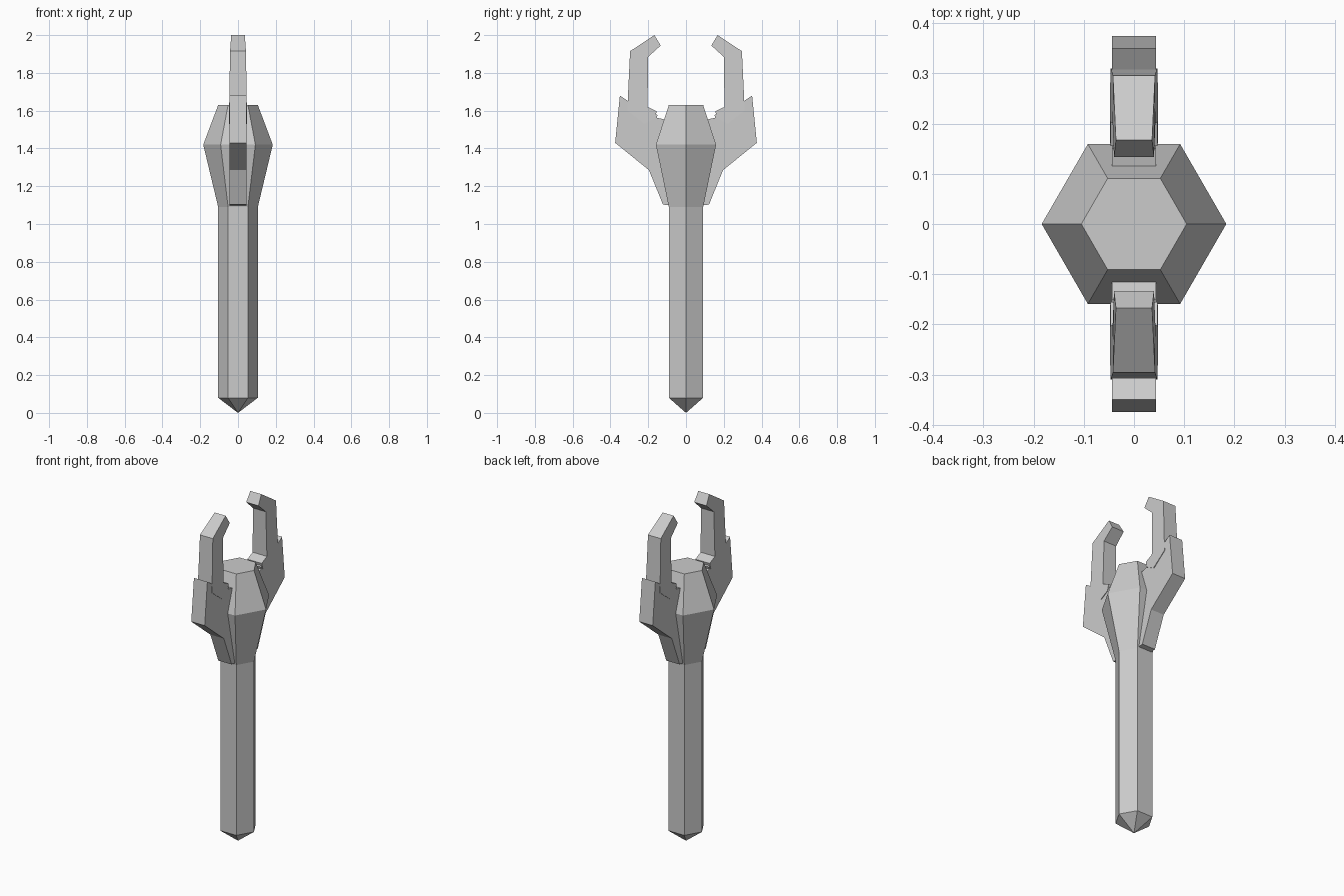
import bpy, bmesh
from math import cos, sin, pi

cube = bpy.data.objects.get("Cube")
if cube:
    bpy.data.objects.remove(cube, do_unlink=True)

grey = bpy.data.materials.new("light grey")
grey.use_nodes = True
grey.diffuse_color = (0.6, 0.6, 0.6, 1)
grey.node_tree.nodes["Principled BSDF"].inputs["Base Color"].default_value = (0.6, 0.6, 0.6, 1)


def finish(name, bm):
    bmesh.ops.recalc_face_normals(bm, faces=bm.faces)
    mesh = bpy.data.meshes.new(name)
    bm.to_mesh(mesh)
    bm.free()
    mesh.materials.append(grey)
    obj = bpy.data.objects.new(name, mesh)
    bpy.context.collection.objects.link(obj)
    return obj


def hex_body(name, rings, point=None):
    """Six-sided body through (radius, z) rings, with an optional lower point."""
    bm = bmesh.new()
    loops = [[bm.verts.new((r * cos(i * pi / 3), r * sin(i * pi / 3), z))
              for i in range(6)] for r, z in rings]
    for a, b in zip(loops, loops[1:]):
        for i in range(6):
            j = (i + 1) % 6
            bm.faces.new((a[i], a[j], b[j], b[i]))
    bm.faces.new(loops[-1])
    if point is None:
        bm.faces.new(loops[0])
    else:
        tip = bm.verts.new((0, 0, point))
        for i in range(6):
            bm.faces.new((tip, loops[0][i], loops[0][(i + 1) % 6]))
    return finish(name, bm)


def plate(name, profile, half_width, side):
    """Side profile in (y, z), given thickness by a width rule of z."""
    bm = bmesh.new()
    left, right = ([bm.verts.new((s * half_width(z), side * y, z)) for y, z in profile]
                   for s in (1, -1))
    bm.faces.new(left)
    bm.faces.new(right)
    for i in range(len(profile)):
        j = (i + 1) % len(profile)
        bm.faces.new((left[i], left[j], right[j], right[i]))
    return finish(name, bm)


def finger_width(z):
    # gentle taper up the arm, sharper at the hooked tip
    if z < 1.915:
        return 0.047 - 0.005 * (z - 1.6) / 0.315
    return 0.042 - 0.006 * (z - 1.915) / 0.085


# Shaft with pointed foot, and swollen head
hex_body("shaft", [(0.105, 0.08), (0.105, 1.09)], point=0)
hex_body("head", [(0.105, 1.09), (0.184, 1.42), (0.105, 1.63)])

# Matching claws at front and back
bracket = [(0.06, 1.095), (0.122, 1.103), (0.196, 1.285), (0.375, 1.43),
           (0.35, 1.68), (0.305, 1.65), (0.21, 1.60), (0.15, 1.577),
           (0.155, 1.563), (0.10, 1.55), (0.06, 1.45)]
finger = [(0.22, 1.53), (0.31, 1.60), (0.308, 1.66), (0.296, 1.915), (0.167, 2.0),
          (0.134, 1.945), (0.2, 1.885), (0.204, 1.62), (0.155, 1.597), (0.165, 1.56)]
for side, label in ((-1, "front"), (1, "back")):
    plate(label + "_claw_bracket", bracket, lambda z: 0.044, side)
    plate(label + "_claw_finger", finger, finger_width, side)
